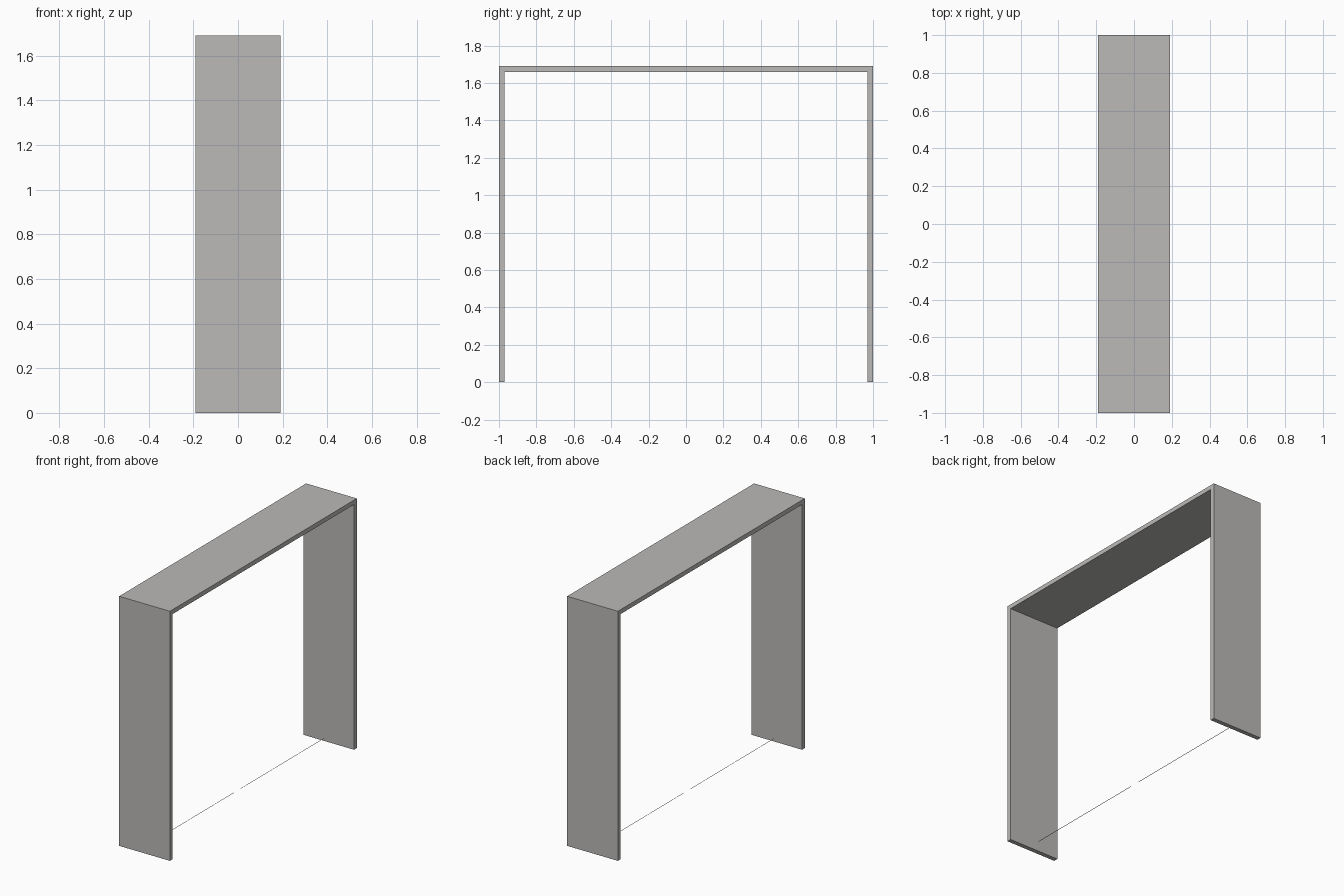
import bpy, bmesh

if "Cube" in bpy.data.objects:
    bpy.data.objects.remove(bpy.data.objects["Cube"])

HALF_X, HALF_Y, HEIGHT, THICK = 0.19, 1.0, 1.69, 0.03

grey = bpy.data.materials.new("warm grey")
grey.diffuse_color = (0.50, 0.49, 0.48, 1.0)
grey.use_nodes = True
grey.node_tree.nodes["Principled BSDF"].inputs["Base Color"].default_value = grey.diffuse_color


def make_object(name, bm):
    bmesh.ops.recalc_face_normals(bm, faces=bm.faces)
    mesh = bpy.data.meshes.new(name)
    bm.to_mesh(mesh)
    bm.free()
    mesh.materials.append(grey)
    obj = bpy.data.objects.new(name, mesh)
    bpy.context.collection.objects.link(obj)
    return obj


# Portal frame: one U-shaped profile (y, z) extruded along x
iy, iz = HALF_Y - THICK, HEIGHT - THICK
profile = [(-HALF_Y, 0), (-HALF_Y, HEIGHT), (HALF_Y, HEIGHT), (HALF_Y, 0),
           (iy, 0), (iy, iz), (-iy, iz), (-iy, 0)]
bm = bmesh.new()
face = bm.faces.new([bm.verts.new((-HALF_X, y, z)) for y, z in profile])
ext = bmesh.ops.extrude_face_region(bm, geom=[face])
bmesh.ops.translate(bm, vec=(2 * HALF_X, 0, 0),
                    verts=[g for g in ext["geom"] if isinstance(g, bmesh.types.BMVert)])
make_object("portal_frame", bm)

# Two hair-thin floor strips with a small gap in the middle
for name, side in (("front_floor_strip", -1), ("back_floor_strip", 1)):
    bm = bmesh.new()
    corners = [(-0.008, 0.035), (-0.004, 0.035), (-0.004, 0.93), (-0.008, 0.93)]
    bm.faces.new([bm.verts.new((x, side * y, 0.041)) for x, y in corners])
    make_object(name, bm)
